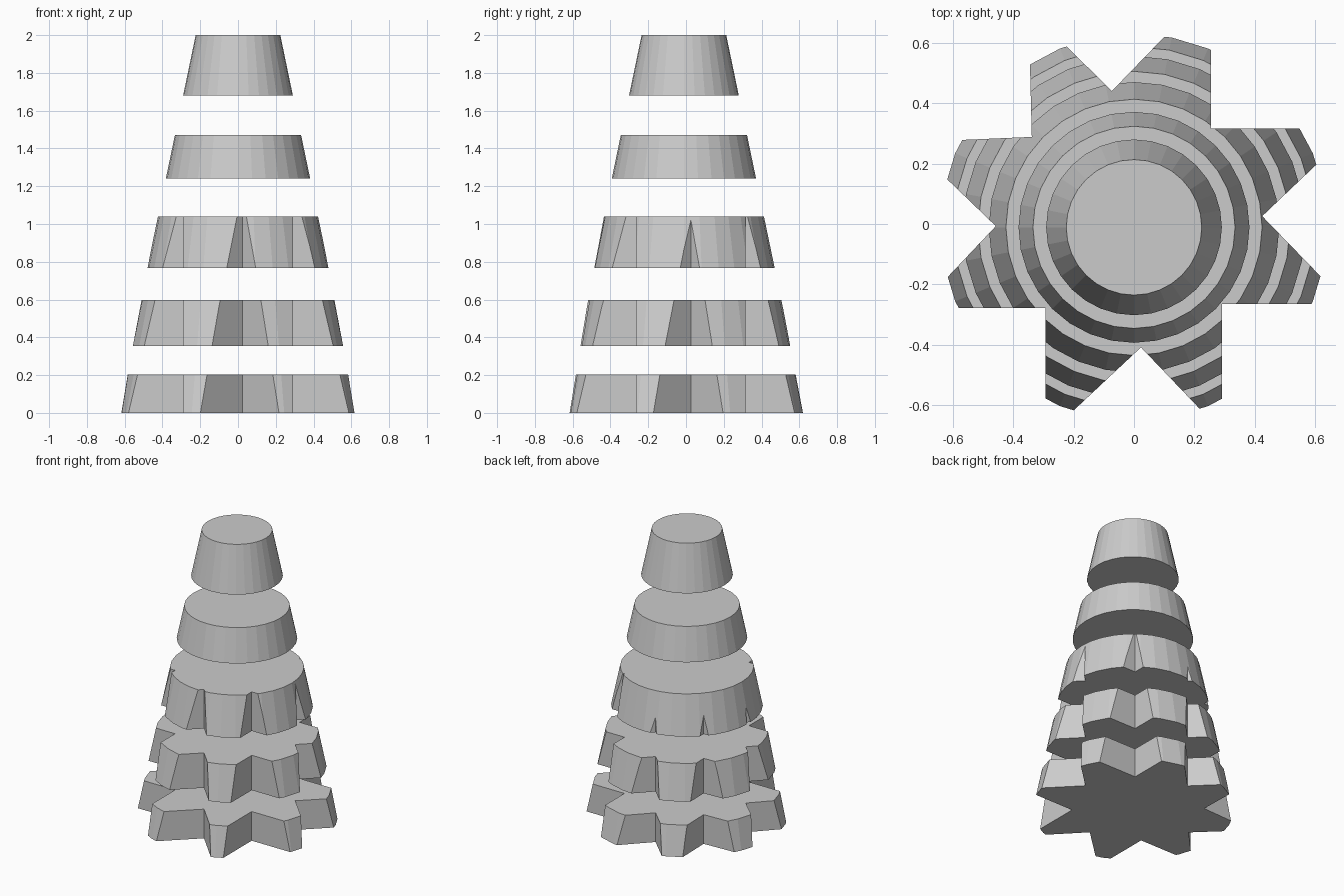
import bpy, bmesh
from mathutils import Vector

if "Cube" in bpy.data.objects:
    bpy.data.objects.remove(bpy.data.objects["Cube"])

CX, CY = 0.0, -0.011
SIDES = 32


def radius(z):
    return 0.64 - 0.208 * z


def make_object(name, bm):
    bmesh.ops.recalc_face_normals(bm, faces=bm.faces)
    mesh = bpy.data.meshes.new(name)
    bm.to_mesh(mesh)
    bm.free()
    ob = bpy.data.objects.new(name, mesh)
    bpy.context.collection.objects.link(ob)
    return ob


# Square notches seen from above: inner corner, then where each wall leaves the rim
notches = [
    ((-0.073, 0.440), (-0.225, 0.589), (0.103, 0.622)),
    ((0.255, 0.315), (0.255, 0.583), (0.553, 0.315)),
    ((0.424, 0.026), (0.606, 0.199), (0.619, -0.175)),
    ((0.291, -0.264), (0.593, -0.264), (0.291, -0.579)),
    ((0.023, -0.408), (0.219, -0.613), (-0.199, -0.616)),
    ((-0.292, -0.278), (-0.292, -0.586), (-0.586, -0.278)),
    ((-0.457, -0.007), (-0.616, -0.175), (-0.619, 0.149)),
    ((-0.338, 0.288), (-0.344, 0.526), (-0.570, 0.278)),
]
bm = bmesh.new()
for notch in notches:
    apex, a, b = (Vector(p) for p in notch)
    a, b = apex + (a - apex) * 1.12, apex + (b - apex) * 1.12
    corners = [apex, a, a + b - apex, b]
    face = bm.faces.new([bm.verts.new((p.x, p.y, -0.2)) for p in corners])
    ext = bmesh.ops.extrude_face_region(bm, geom=[face])
    top = [v for v in ext["geom"] if isinstance(v, bmesh.types.BMVert)]
    bmesh.ops.translate(bm, verts=top, vec=(0, 0, 1.6))
cutter = make_object("notch_cutter", bm)
cutter.hide_render = True
cutter.hide_viewport = False
cutter.display_type = 'WIRE'

# Slices of one tapering cone, the lower three notched
slices = [
    ("base_slice", 0.0, 0.204, True),
    ("second_slice", 0.353, 0.597, True),
    ("middle_slice", 0.767, 1.04, True),
    ("fourth_slice", 1.241, 1.47, False),
    ("top_slice", 1.68, 2.0, False),
]
for name, z0, z1, notched in slices:
    bm = bmesh.new()
    bmesh.ops.create_cone(bm, cap_ends=True, segments=SIDES, radius1=radius(z0),
                          radius2=radius(z1), depth=z1 - z0)
    bmesh.ops.translate(bm, verts=bm.verts, vec=(CX, CY, (z0 + z1) / 2))
    ob = make_object(name, bm)
    if notched:
        mod = ob.modifiers.new("notches", 'BOOLEAN')
        mod.operation = 'DIFFERENCE'
        mod.solver = 'EXACT'
        mod.object = cutter
        # Bake the cut into the slice
        deps = bpy.context.evaluated_depsgraph_get()
        cut = bpy.data.meshes.new_from_object(ob.evaluated_get(deps))
        ob.modifiers.clear()
        ob.data = cut
bpy.data.objects.remove(cutter)
